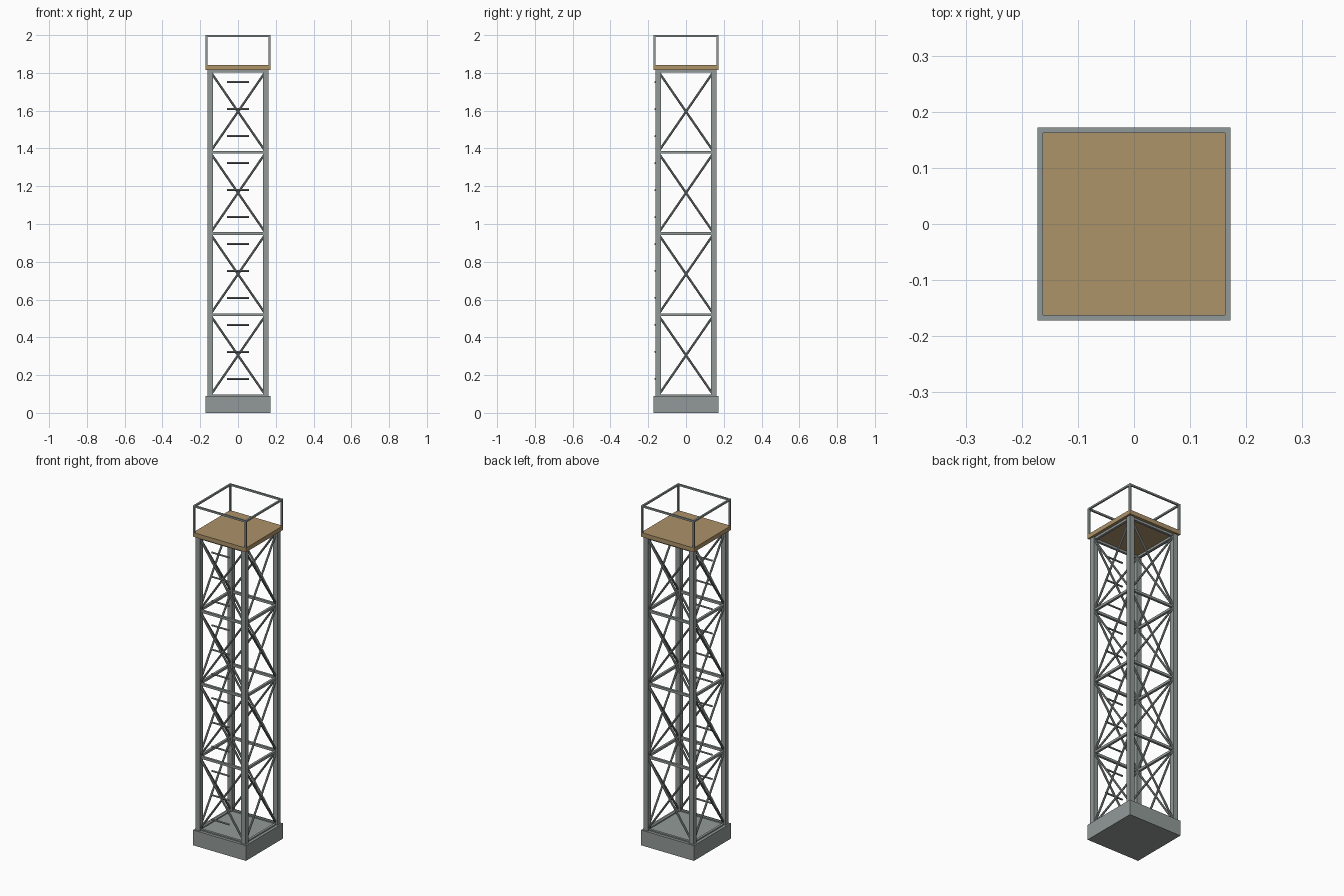
import bpy, math
from mathutils import Vector

if "Cube" in bpy.data.objects:
    bpy.data.objects.remove(bpy.data.objects["Cube"])


def material(name, rgb):
    m = bpy.data.materials.new(name)
    m.diffuse_color = (*rgb, 1)
    m.use_nodes = True
    m.node_tree.nodes["Principled BSDF"].inputs["Base Color"].default_value = m.diffuse_color
    return m


STEEL = material("grey steel", (0.287, 0.323, 0.314))
WOOD = material("tan wood", (0.418, 0.292, 0.144))


def box(name, loc, size, mat):
    bpy.ops.mesh.primitive_cube_add(size=1, location=loc)
    o = bpy.context.object
    o.name = name
    o.scale = size
    bpy.ops.object.transform_apply(location=False, rotation=False, scale=True)
    o.data.materials.append(mat)
    return o


def rod(name, a, b, radius, mat, sides=8):
    a, b = Vector(a), Vector(b)
    d = b - a
    bpy.ops.mesh.primitive_cylinder_add(vertices=sides, radius=radius, depth=d.length,
                                        location=(a + b) / 2,
                                        rotation=d.to_track_quat('Z', 'Y').to_euler())
    o = bpy.context.object
    o.name = name
    o.data.materials.append(mat)
    return o


LEG, EDGE = 0.148, 0.167
levels = [0.09 + 0.43 * i for i in range(5)]
corners = [(-1, -1), (1, -1), (1, 1), (-1, 1)]

# Footing and platform
box("base_block", (0, 0, 0.045), (0.344, 0.344, 0.09), STEEL)
box("platform", (0, 0, 1.8285), (0.344, 0.344, 0.025), WOOD)

for i, (cx, cy) in enumerate(corners):
    nx, ny = corners[(i + 1) % 4]
    # Corner leg and railing post
    box(f"leg_{i}", (cx * LEG, cy * LEG, 0.9515), (0.029, 0.029, 1.727), STEEL)
    box(f"railing_post_{i}", (cx * EDGE, cy * EDGE, 1.92), (0.01, 0.01, 0.16), STEEL)
    # Top rail and horizontal beams along this side
    mx, my = (cx + nx) / 2, (cy + ny) / 2
    along_x = cy == ny

    def beam(name, r, z, t):
        long = 2 * r + t
        size = (long, t, t) if along_x else (t, long, t)
        box(name, (mx * r, my * r, z), size, STEEL)

    beam(f"railing_top_{i}", EDGE, 1.995, 0.01)
    for j, z in enumerate(levels):
        beam(f"beam_{i}_{j}", LEG, z, 0.014)
    # Crossed braces in each bay
    for j in range(4):
        lo, hi = levels[j], levels[j + 1]
        for k, (z0, z1) in enumerate(((lo, hi), (hi, lo))):
            rod(f"brace_{i}_{j}_{k}", (cx * LEG, cy * LEG, z0),
                (nx * LEG, ny * LEG, z1), 0.006, STEEL)

# Ladder rungs on the front
for i in range(12):
    z = 0.18 + i * 1.571 / 11
    rod(f"rung_{i}", (-0.057, -0.163, z), (0.057, -0.163, z), 0.005, STEEL)
